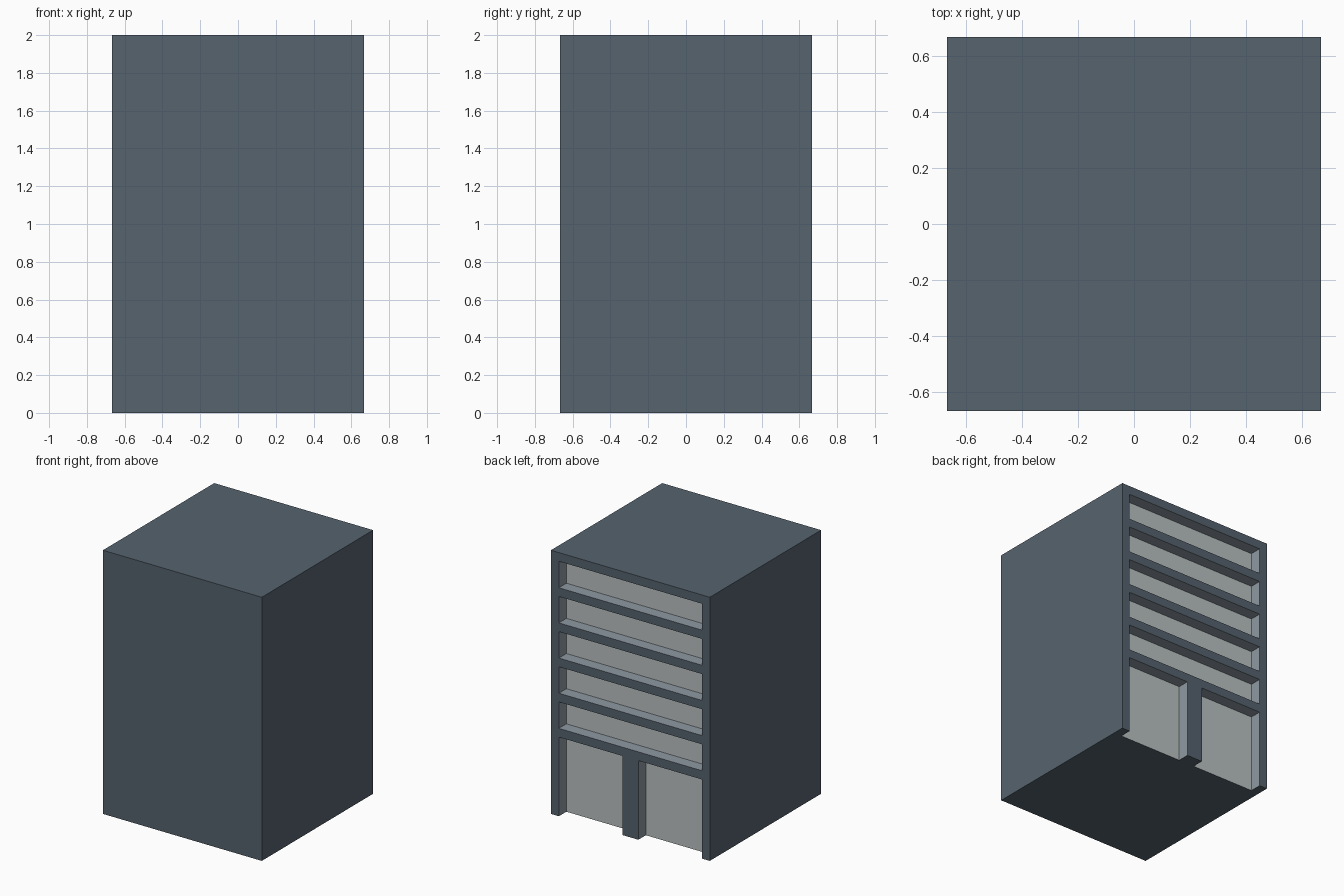
import bpy, bmesh
from mathutils import Vector

if "Cube" in bpy.data.objects:
    bpy.data.objects.remove(bpy.data.objects["Cube"])

HALF, HEIGHT = 0.6667, 2.0      # body half width and height
U = HALF / 10                   # frame thickness module
DEPTH = 0.09                    # recess depth


def material(name, rgb):
    m = bpy.data.materials.new(name)
    m.diffuse_color = (*rgb, 1.0)
    m.use_nodes = True
    m.node_tree.nodes["Principled BSDF"].inputs["Base Color"].default_value = m.diffuse_color
    return m


wall = material("slate_wall", (0.092, 0.125, 0.156))
reveal = material("recess_trim", (0.27, 0.32, 0.36))
glass = material("pale_window", (0.49, 0.53, 0.53))


def boxes(name, extents):
    """One mesh object made of axis-aligned boxes given as (low, high)."""
    bm = bmesh.new()
    for low, high in extents:
        lo, hi = Vector(low), Vector(high)
        verts = bmesh.ops.create_cube(bm, size=1)["verts"]
        bmesh.ops.scale(bm, vec=hi - lo, verts=verts)
        bmesh.ops.translate(bm, vec=(lo + hi) / 2, verts=verts)
    mesh = bpy.data.meshes.new(name)
    bm.to_mesh(mesh)
    bm.free()
    obj = bpy.data.objects.new(name, mesh)
    bpy.context.collection.objects.link(obj)
    return obj


# Main block
body = boxes("building_body", [((-HALF, -HALF, 0), (HALF, HALF, HEIGHT))])

# Recesses on the back: five window bands and two ground-floor openings
inner, outer = HALF - DEPTH, HALF + 0.1
cuts = []
for i in range(5):
    z = U * (10 + 4 * i)
    cuts.append(((-HALF + U, inner, z), (HALF - U, outer, z + 3 * U)))
for x0, x1 in ((-HALF + U, -U), (U, HALF - U)):
    cuts.append(((x0, inner, -0.1), (x1, outer, 9 * U)))
cutter = boxes("recess_cutter", cuts)
cutter.hide_render = True

mod = body.modifiers.new("recesses", "BOOLEAN")
mod.operation = "DIFFERENCE"
mod.solver = "EXACT"
mod.object = cutter
bpy.context.view_layer.objects.active = body
bpy.ops.object.modifier_apply(modifier=mod.name)
bpy.data.objects.remove(cutter)

# Colour by position: recess backs are windows, recess sides are trim
body.data.materials.clear()
for m in (wall, reveal, glass):
    body.data.materials.append(m)
for p in body.data.polygons:
    c, n = p.center, p.normal
    p.material_index = 0
    if n.y > 0.9 and c.y < HALF - 0.01:
        p.material_index = 2
    elif (abs(n.y) < 0.1 and c.y > inner
          and abs(c.x) < HALF - 0.01 and 0.01 < c.z < HEIGHT - 0.01):
        p.material_index = 1
